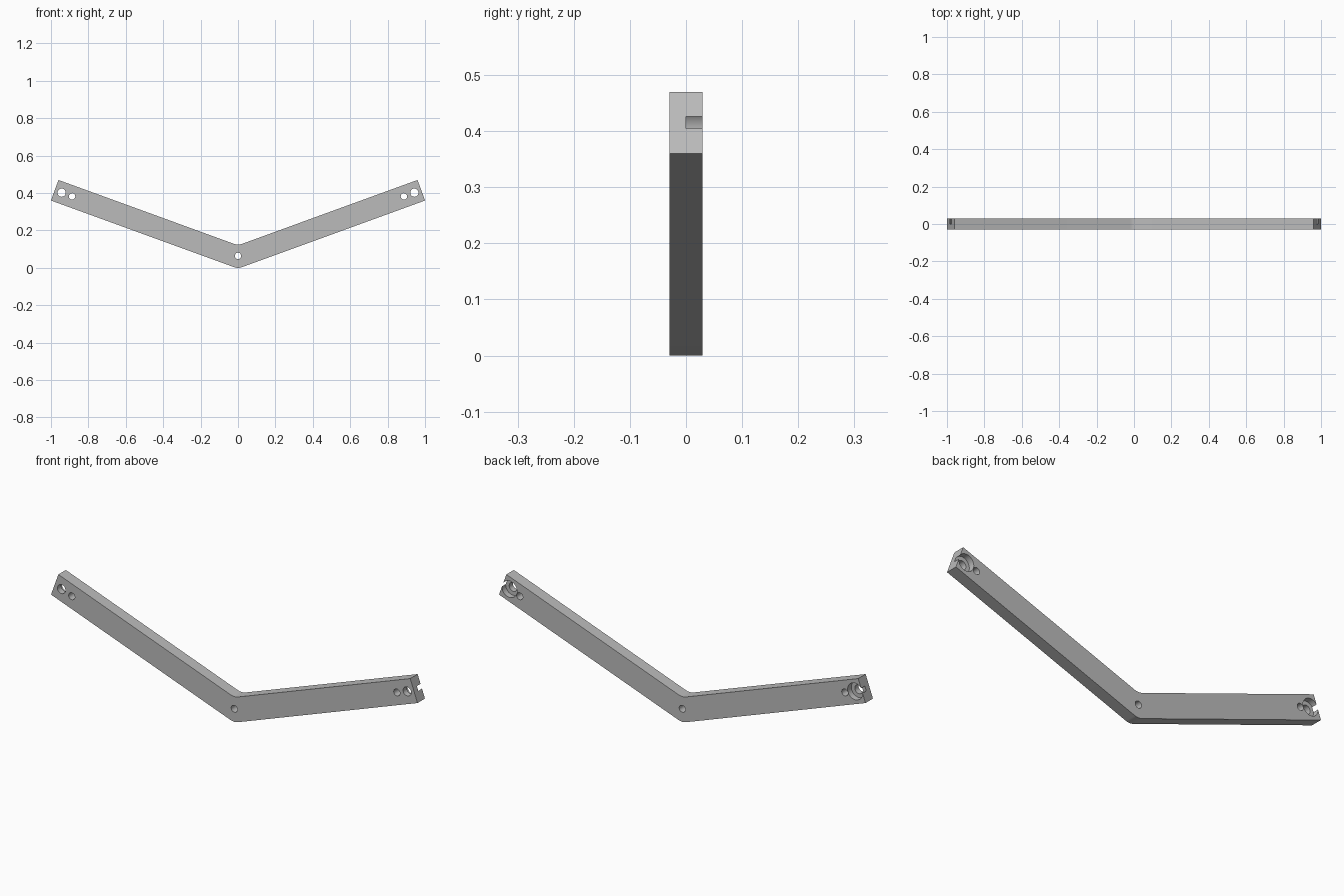
import bpy
import bmesh
from math import sin, cos, pi, radians
from mathutils import Vector, Matrix

cube = bpy.data.objects.get("Cube")
if cube:
    bpy.data.objects.remove(cube, do_unlink=True)

SLOPE = radians(20)
THICK = 0.058
WIDTH = 0.117
BEND = 0.062
STEPS = 8

grey = bpy.data.materials.new("plain grey")
grey.use_nodes = True
grey.diffuse_color = (0.5, 0.5, 0.5, 1)
grey.node_tree.nodes["Principled BSDF"].inputs["Base Color"].default_value = (0.5, 0.5, 0.5, 1)


def make_object(name, bm):
    bmesh.ops.recalc_face_normals(bm, faces=bm.faces)
    mesh = bpy.data.meshes.new(name)
    bm.to_mesh(mesh)
    bm.free()
    mesh.materials.append(grey)
    obj = bpy.data.objects.new(name, mesh)
    bpy.context.collection.objects.link(obj)
    return obj


def bend_arc(base):
    """Rounded corner whose lowest point is at height base, left to right."""
    angles = [SLOPE * (2 * i / STEPS - 1) for i in range(STEPS + 1)]
    return [(BEND * sin(a), base + BEND * (1 - cos(a))) for a in angles]


# Bent bar: chevron outline, extruded through its thickness
tip = Vector((1.0, 0.36))
top_tip = tip + WIDTH * Vector((-sin(SLOPE), cos(SLOPE)))
outline = bend_arc(0.0) + [tip, top_tip]
outline += reversed(bend_arc(WIDTH / cos(SLOPE)))
outline += [(-top_tip.x, top_tip.y), (-tip.x, tip.y)]

bm = bmesh.new()
face = bm.faces.new([bm.verts.new((x, -THICK / 2, z)) for x, z in outline])
extruded = bmesh.ops.extrude_face_region(bm, geom=[face])
moved = [v for v in extruded["geom"] if isinstance(v, bmesh.types.BMVert)]
bmesh.ops.translate(bm, verts=moved, vec=(0, THICK, 0))
bar = make_object("bent_bar", bm)


# Drilled holes, and wide recesses sunk into the back
def drill(name, x, z, radius, y_start=-0.1):
    y_end = 0.1
    bm = bmesh.new()
    place = Matrix.Translation((x, (y_start + y_end) / 2, z)) @ Matrix.Rotation(pi / 2, 4, "X")
    bmesh.ops.create_cone(bm, cap_ends=True, segments=32, radius1=radius,
                          radius2=radius, depth=y_end - y_start, matrix=place)
    cutter = make_object(name, bm)
    cutter.hide_render = True
    cut = bar.modifiers.new(name, "BOOLEAN")
    cut.operation = "DIFFERENCE"
    cut.solver = "EXACT"
    cut.object = cutter
    return cutter


cutters = [drill("centre_hole_cutter", 0, 0.064, 0.017)]
for side, word in ((1, "left"), (-1, "right")):
    cutters += [
        drill(word + "_pin_hole_cutter", side * 0.887, 0.382, 0.017),
        drill(word + "_bolt_hole_cutter", side * 0.943, 0.402, 0.022),
        drill(word + "_bolt_recess_cutter", side * 0.943, 0.402, 0.041, 0.0),
    ]

# Apply the cuts, then remove the cutters
bpy.context.view_layer.objects.active = bar
bar.select_set(True)
for name in [m.name for m in bar.modifiers]:
    bpy.ops.object.modifier_apply(modifier=name)
for cutter in cutters:
    bpy.data.objects.remove(cutter, do_unlink=True)

bpy.ops.object.select_all(action="DESELECT")
bar.select_set(True)
bpy.ops.object.shade_smooth_by_angle(angle=radians(30))
